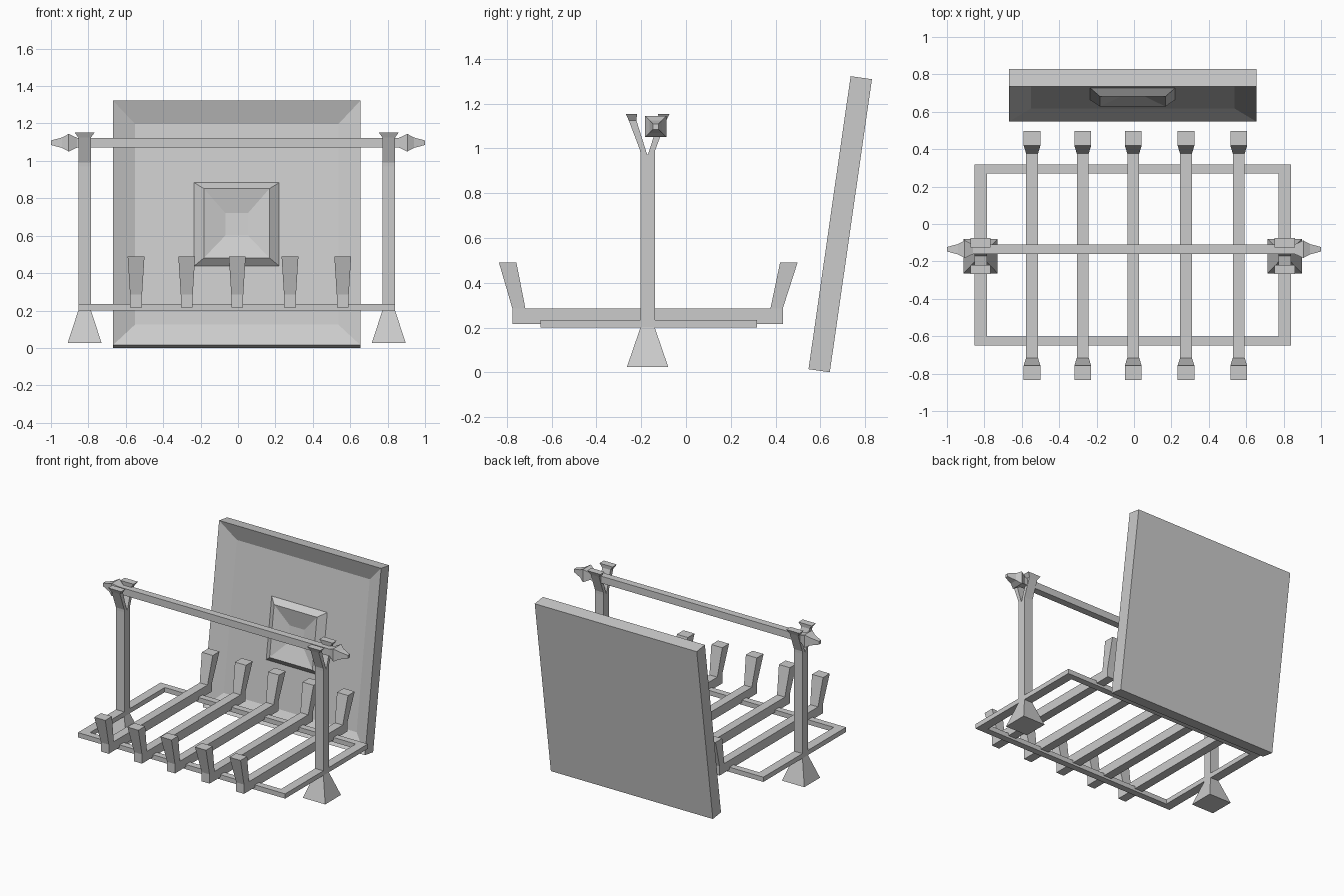
import bpy, bmesh
from mathutils import Vector

if "Cube" in bpy.data.objects:
    bpy.data.objects.remove(bpy.data.objects["Cube"])

CX = -0.007   # centre line of the grate


def loft(name, sections, closed=False):
    """Skin a row of four-cornered sections, capped at both ends or closed in a loop."""
    bm = bmesh.new()
    rings = [[bm.verts.new(p) for p in s] for s in sections]
    pairs = list(zip(rings, rings[1:]))
    if closed:
        pairs.append((rings[-1], rings[0]))
    else:
        bm.faces.new(rings[0])
        bm.faces.new(rings[-1])
    for a, b in pairs:
        for i in range(4):
            j = (i + 1) % 4
            bm.faces.new((a[i], a[j], b[j], b[i]))
    bmesh.ops.recalc_face_normals(bm, faces=bm.faces)
    me = bpy.data.meshes.new(name)
    bm.to_mesh(me)
    bm.free()
    ob = bpy.data.objects.new(name, me)
    bpy.context.collection.objects.link(ob)
    return ob


def rect_z(x, y, z, hx, hy):
    return [(x - hx, y - hy, z), (x + hx, y - hy, z), (x + hx, y + hy, z), (x - hx, y + hy, z)]


def span(x, hx, a, b):
    """Section running across x between two (y, z) points."""
    return [(x - hx, *a), (x + hx, *a), (x + hx, *b), (x - hx, *b)]


# Base frame: rectangular ring
ring = []
for sx, sy in ((-1, -1), (1, -1), (1, 1), (-1, 1)):
    cy = -0.166
    ox, oy = CX + sx * 0.847, cy + sy * 0.483
    ix, iy = CX + sx * 0.78, cy + sy * 0.435
    ring.append([(ox, oy, 0.2), (ox, oy, 0.235), (ix, iy, 0.235), (ix, iy, 0.2)])
loft("base_frame", ring, closed=True)

# Grate bars with flared upright ends
for i, x in enumerate((-0.545, -0.274, -0.004, 0.278, 0.56)):
    w, t = 0.032, 0.045
    loft(f"grate_bar_{i + 1}", [
        span(x, t, (-0.835, 0.49), (-0.757, 0.49)),
        span(x, w, (-0.775, 0.285), (-0.717, 0.285)),
        span(x, w, (-0.775, 0.217), (-0.717, 0.285)),
        span(x, w, (0.432, 0.217), (0.377, 0.285)),
        span(x, w, (0.432, 0.285), (0.377, 0.285)),
        span(x, t, (0.498, 0.49), (0.42, 0.49))])

# Posts with splayed feet and forked tops
PY = -0.1715
for side, s in (("left", -1), ("right", 1)):
    x = CX + s * 0.813
    loft(f"{side}_post", [
        rect_z(x, PY, 0.025, 0.091, 0.092),
        rect_z(x, PY, 0.2, 0.034, 0.032),
        rect_z(x, PY, 0.97, 0.034, 0.032)])
    for part, d in (("front", -1), ("back", 1)):
        loft(f"{side}_{part}_prong", [
            span(x, 0.034, (PY + d * 0.032, 0.97), (PY, 0.97)),
            span(x, 0.034, (PY + d * 0.033, 0.99), (PY + d * 0.006, 0.985)),
            span(x, 0.034, (PY + d * 0.084, 1.125), (PY + d * 0.05, 1.125)),
            span(x, 0.054, (PY + d * 0.097, 1.153), (PY + d * 0.047, 1.153))])

# Spit rod with pointed square finials
prof = [(0.86, 0.026), (0.905, 0.047), (0.94, 0.028), (1.0, 0.012)]
steps = [(-x, h) for x, h in reversed(prof)] + prof
RY, RZ = -0.135, 1.097
loft("spit_rod", [[(x, RY - h, RZ - h), (x, RY + h, RZ - h),
                   (x, RY + h, RZ + h), (x, RY - h, RZ + h)] for x, h in steps])

# Leaning back plate: recessed face with a raised, dished centre boss
length = 1.3214
up = Vector((0, 0.188, 1.308)) / length
depth = Vector((0, 1.308, -0.188)) / length
mid = Vector((CX, 0.547, 0.0145)) + up * length / 2


def square(hx, hv, d):
    return [mid + Vector((u * hx, 0, 0)) + up * (v * hv) + depth * d
            for u, v in ((-1, -1), (1, -1), (1, 1), (-1, 1))]


loft("back_plate", [
    square(0.662, length / 2, 0.096),
    square(0.662, length / 2, 0.0),
    square(0.543, 0.541, 0.055),
    square(0.227, 0.225, 0.055),
    square(0.175, 0.187, 0.014),
    square(0.06, 0.06, 0.052)])
